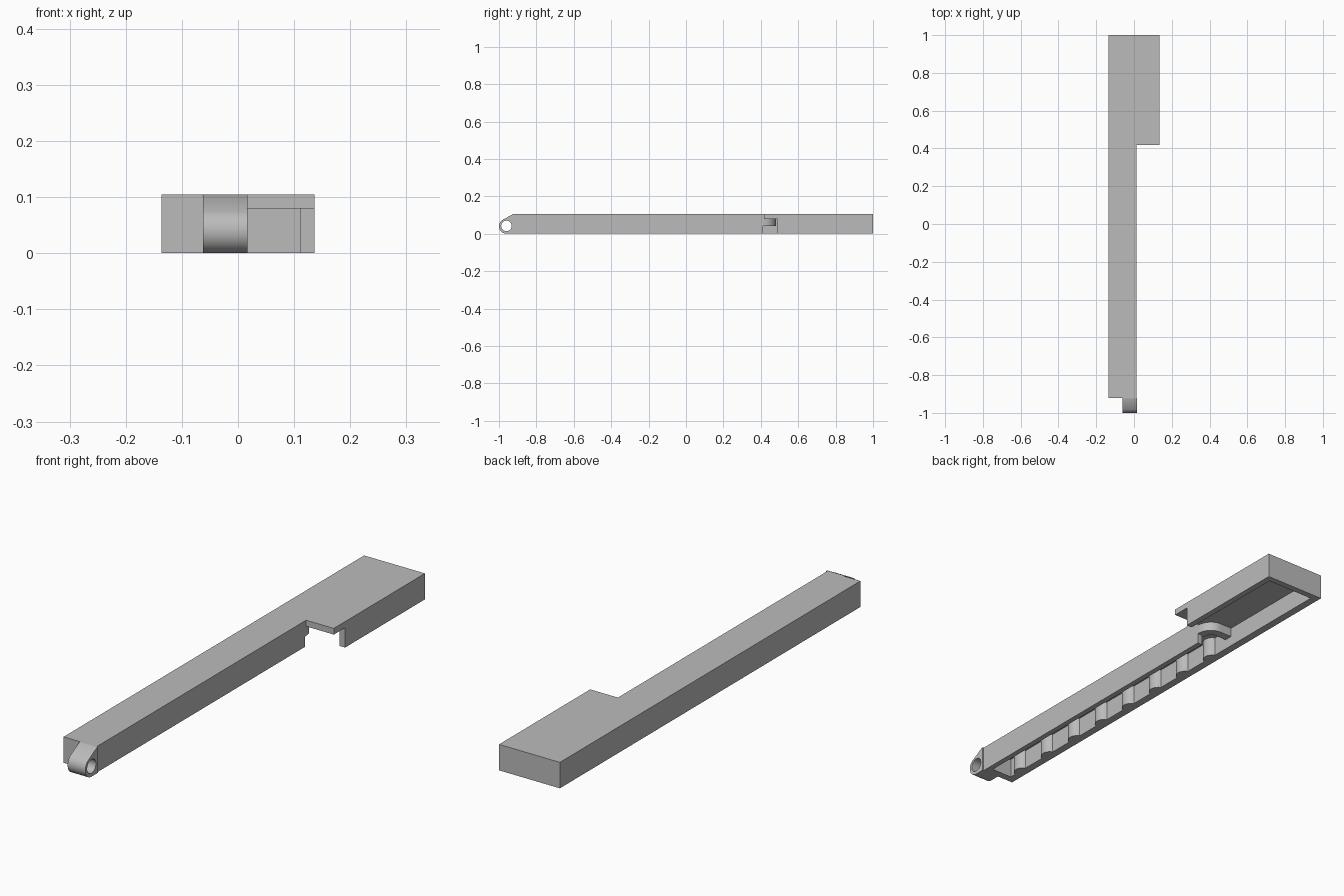
import bpy, bmesh, math

if "Cube" in bpy.data.objects:
    bpy.data.objects.remove(bpy.data.objects["Cube"])

grey = bpy.data.materials.new("plain grey")
grey.diffuse_color = (0.5, 0.5, 0.5, 1)
grey.use_nodes = True
grey.node_tree.nodes["Principled BSDF"].inputs["Base Color"].default_value = grey.diffuse_color


def prism(name, pts, lo, hi, axis="z"):
    """Extrude a closed outline along z (points are x, y) or x (points are y, z)."""
    bm = bmesh.new()
    put = (lambda p: (p[0], p[1], lo)) if axis == "z" else (lambda p: (lo, p[0], p[1]))
    face = bm.faces.new([bm.verts.new(put(p)) for p in pts])
    out = bmesh.ops.extrude_face_region(bm, geom=[face])
    d = hi - lo
    bmesh.ops.translate(bm, vec=(0, 0, d) if axis == "z" else (d, 0, 0),
                        verts=[g for g in out["geom"] if isinstance(g, bmesh.types.BMVert)])
    bmesh.ops.recalc_face_normals(bm, faces=bm.faces)
    me = bpy.data.meshes.new(name)
    bm.to_mesh(me)
    bm.free()
    me.materials.append(grey)
    ob = bpy.data.objects.new(name, me)
    bpy.context.collection.objects.link(ob)
    return ob


def activate(ob):
    bpy.ops.object.select_all(action="DESELECT")
    ob.select_set(True)
    bpy.context.view_layer.objects.active = ob


def cut(ob, cutter):
    mod = ob.modifiers.new("cut", "BOOLEAN")
    mod.operation, mod.solver, mod.object = "DIFFERENCE", "EXACT", cutter
    activate(ob)
    bpy.ops.object.modifier_apply(modifier=mod.name)
    bpy.data.objects.remove(cutter)


def smooth(ob):
    activate(ob)
    bpy.ops.object.shade_smooth_by_angle(angle=math.radians(35))


def arc(cx, cy, r, a0, a1, n):
    return [(cx + r * math.cos(math.radians(a0 + (a1 - a0) * i / n)),
             cy + r * math.sin(math.radians(a0 + (a1 - a0) * i / n))) for i in range(n + 1)]


# body: L-shaped block
body = prism("body", [(-0.136, -0.92), (0.012, -0.92), (0.012, 0.418),
                      (0.136, 0.418), (0.136, 1), (-0.136, 1)], 0, 0.105)

# hollow underside, open at the inner corner, with rounded bumps along the left wall
outline = [(-0.104, -0.89), (-0.01, -0.89), (-0.01, 0.412), (0.2, 0.412), (0.2, 0.49),
           (0.111, 0.49), (0.111, 0.974), (-0.104, 0.974)]
for i in reversed(range(8)):
    y = -0.83 + 0.168 * i
    outline += arc(-0.117, y, 0.036, 68, -68, 10)
cut(body, prism("cavity", outline, -0.02, 0.08))
smooth(body)

# hinge knuckle: rounded nose with a sloping top
knuckle = prism("hinge_knuckle", [(-0.92, 0)] + arc(-0.96, 0.04, 0.04, 270, 122, 20)
                + [(-0.925, 0.105), (-0.92, 0.105)], -0.062, 0.017, "x")
cut(knuckle, prism("pin_hole", arc(-0.96, 0.042, 0.028, 0, 348.75, 31), -0.2, 0.2, "x"))
smooth(knuckle)

# curved latch strip bending inward from the end of the narrow wall
latch = prism("curved_latch", [(0.012, 0.405)] + arc(-0.05, 0.418, 0.062, 0, 90, 12)
              + [(-0.105, 0.48), (-0.105, 0.445)] + arc(-0.05, 0.418, 0.027, 90, 0, 12)
              + [(-0.023, 0.405)], 0.042, 0.081)
smooth(latch)
